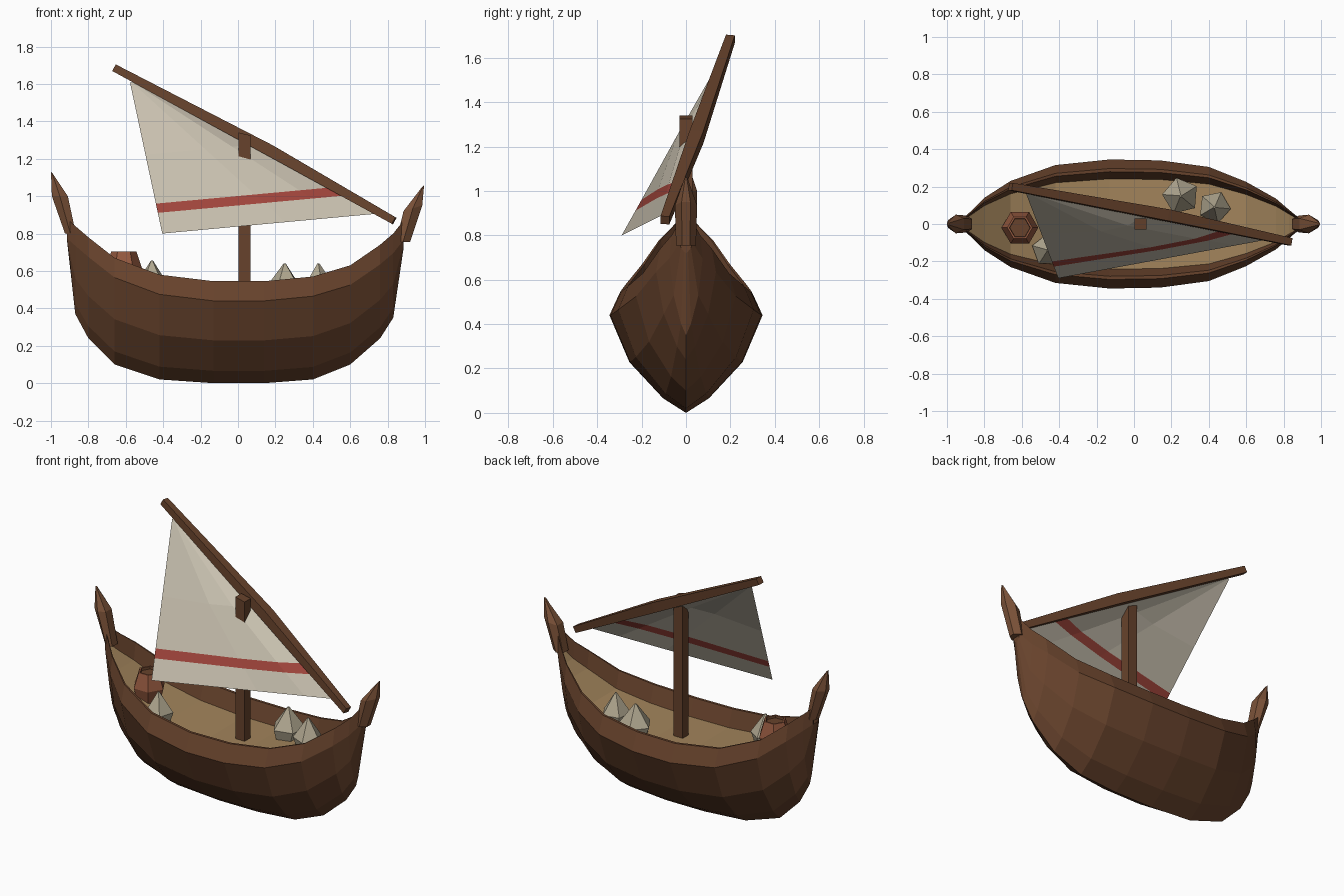
import bpy, bmesh, math
from mathutils import Vector

if "Cube" in bpy.data.objects:
    bpy.data.objects.remove(bpy.data.objects["Cube"])


def material(name, r, g, b):
    m = bpy.data.materials.new(name)
    m.diffuse_color = (r, g, b, 1)
    m.use_nodes = True
    m.node_tree.nodes["Principled BSDF"].inputs["Base Color"].default_value = m.diffuse_color
    return m


WOOD = material("dark wood", .135, .055, .025)
TRIM = material("trim wood", .20, .085, .04)
DECK = material("deck wood", .36, .23, .105)
CLOTH = material("sail cloth", .58, .53, .43)
RED = material("red stripe", .36, .06, .045)
CLAY = material("clay", .30, .10, .05)
STONE = material("stone", .44, .39, .28)


def loft(name, rings, mats, pick=lambda ring, side: 0, closed=True):
    """Skin a list of equal-length rings; closed rings get end caps."""
    bm = bmesh.new()
    vs = [[bm.verts.new(p) for p in r] for r in rings]
    n = len(rings[0])
    for i in range(len(vs) - 1):
        for j in range(n if closed else n - 1):
            k = (j + 1) % n
            f = bm.faces.new((vs[i][j], vs[i][k], vs[i + 1][k], vs[i + 1][j]))
            f.material_index = pick(i, j)
    if closed:
        for i in (0, -1):
            f = bm.faces.new(vs[i])
            f.material_index = pick(i, -1)
    bmesh.ops.recalc_face_normals(bm, faces=bm.faces)
    me = bpy.data.meshes.new(name)
    bm.to_mesh(me)
    bm.free()
    for m in mats:
        me.materials.append(m)
    ob = bpy.data.objects.new(name, me)
    bpy.context.collection.objects.link(ob)
    return ob


def circle(x, y, z, r, n, turn=0):
    return [(x + r * math.cos(turn + math.tau * i / n),
             y + r * math.sin(turn + math.tau * i / n), z) for i in range(n)]


# Hull: stations of x, half width, keel height, rim height
stations = [(-.915, .03, .77, .88), (-.87, .07, .37, .84), (-.80, .14, .24, .78),
            (-.66, .23, .10, .67), (-.42, .315, .02, .58), (-.13, .345, 0, .545),
            (.14, .34, 0, .545), (.40, .305, .02, .57), (.60, .225, .10, .63),
            (.76, .135, .24, .74), (.83, .075, .35, .80), (.885, .03, .72, .87)]


def hull_ring(x, w, zk, zt):
    zs = zt - .105
    d = zs - zk
    half = [(.30 * w, zk + .15 * d), (.74 * w, zk + .52 * d), (w, zs),
            (.86 * w, zt), (.81 * w, zt), (.70 * w, zs)]
    return ([(x, 0, zk)] + [(x, y, z) for y, z in half]
            + [(x, -y, z) for y, z in reversed(half)])


loft("hull", [hull_ring(*s) for s in stations], [WOOD, DECK],
     lambda i, j: 1 if j == 6 else 0)


# Stem and stern posts: six-sided tapering horns
def post(name, levels):
    rings = []
    for outer, inner, z_out, z_in, w in levels:
        mx, mz = (outer + inner) / 2, (z_out + z_in) / 2
        rings.append([(outer, -w * .4, z_out), (mx, -w, mz), (inner, -w * .6, z_in),
                      (inner, w * .6, z_in), (mx, w, mz), (outer, w * .4, z_out)])
    loft(name, rings, [TRIM])


post("stern_post", [(-.925, -.865, .80, .79, .045), (-.995, -.91, 1.0, 1.0, .05),
                    (-1.0, -.99, 1.13, 1.12, .008)])
post("bow_post", [(.92, .845, .755, .755, .045), (.985, .885, .95, .92, .05),
                  (.995, .985, 1.06, 1.05, .008)])

# Mast: square pole with a slightly sloping top
loft("mast", [[(x - .033, -.03, z1), (x + .033, -.03, z2),
               (x + .033, .03, z2), (x - .033, .03, z1)]
              for x, z1, z2 in ((.035, .43, .43), (.035, 1.34, 1.325))], [WOOD])

# Yard: square spar, thicker in the middle
path = [(Vector((-.66, .20, 1.685)), .020), (Vector((.17, .048, 1.245)), .031),
        (Vector((.835, -.095, .868)), .020)]
axis = (path[2][0] - path[0][0]).normalized()
side = axis.cross(Vector((0, 1, 0))).normalized()
across = side.cross(axis)
loft("yard", [[p + side * a * r + across * b * r
               for a, b in ((-1, -1), (1, -1), (1, 1), (-1, 1))] for p, r in path], [WOOD])

# Sail: triangular cloth with a shallow belly, striped parallel to the foot
peak, clew, tack = Vector((-.58, .17, 1.62)), Vector((-.405, -.29, .80)), Vector((.73, -.08, .905))
rows = []
for v, belly in ((0, 0), (.135, .015), (.195, .022), (.514, .045), (.985, 0)):
    left, right = clew.lerp(peak, v), tack.lerp(peak, v)
    rows.append([left.lerp(right, u) + Vector((0, -belly * k, 0))
                 for u, k in ((0, 0), (.58, 1), (.84, .9), (1, 0))])
loft("sail", rows, [CLOTH, RED], lambda i, j: 1 if i == 1 else 0, closed=False)

# Barrel: bulging six-sided pot with a recessed dark top
loft("barrel", [circle(-.61, -.02, z, r, 6) for z, r in
                ((.50, .07), (.61, .098), (.705, .067), (.705, .056), (.69, .054))],
     [CLAY, WOOD], lambda i, j: 1 if i in (3, -1) else 0)

# Cargo stones: faceted five-sided lumps
for n, (x, y, base, top, r, turn) in enumerate((
        (.25, .15, .435, .64, .10, .4), (.43, .09, .44, .64, .088, 1.0),
        (-.46, -.14, .46, .655, .088, .2))):
    h = top - base
    loft(f"stone_{n + 1}", [circle(x, y, base, r * .75, 5, turn),
                            circle(x, y, base + h * .38, r, 5, turn + .15),
                            circle(x, y, top, .006, 5, turn)], [STONE])
